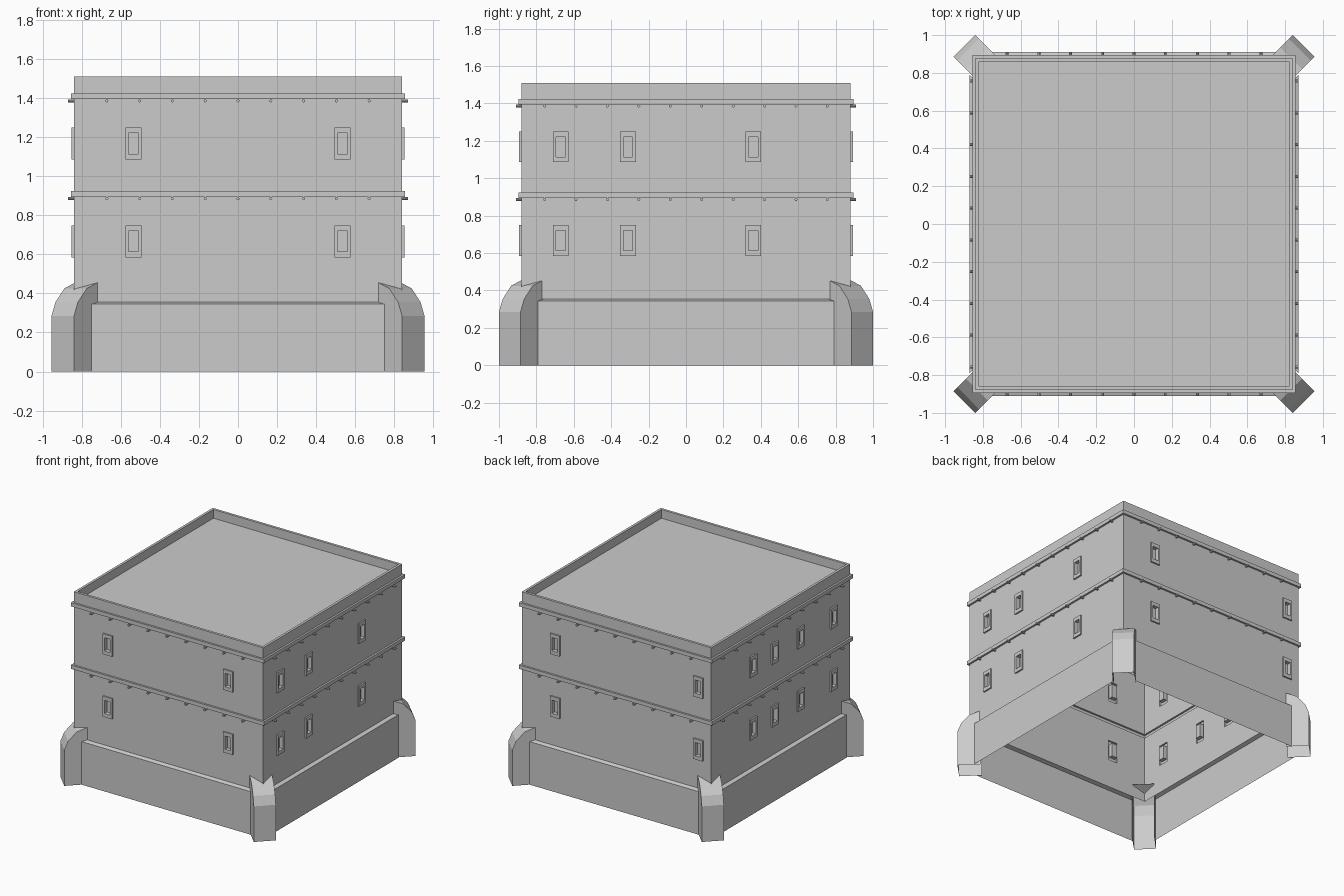
import bpy, bmesh, math
from mathutils import Matrix

if "Cube" in bpy.data.objects:
    bpy.data.objects.remove(bpy.data.objects["Cube"])

HX, HY = 0.84, 0.88            # wall half sizes
Z1, Z2, Z3, Z4 = 0.355, 0.895, 0.925, 1.395
Z5, TOP, ROOF = 1.425, 1.51, 1.44
BEAM_STEP = 0.168

# sides: half length, distance, turn, window centres along the side
SIDES = [
    (HX, HY, 0, (-0.535, 0.535)),               # front
    (HY, HX, 1, (-0.67, -0.31, 0.36)),          # right
    (HX, HY, 2, (-0.54, 0.73)),                 # back
    (HY, HX, 3, (-0.355, -0.08, 0.245, 0.665)),  # left
]


def place(side, u, out, z):
    """Side coordinates (along, outward, up) to world."""
    x, y = u, -(side[1] + out)
    for _ in range(side[2]):
        x, y = -y, x
    return (x, y, z)


def face(bm, side, pts):
    bm.faces.new([bm.verts.new(place(side, *p)) for p in pts])


def strip(bm, side, profile, inset=0.0):
    """Mitred strip following an (outward, z) profile."""
    h = side[0] - inset
    for (a, za), (b, zb) in zip(profile, profile[1:]):
        face(bm, side, [(-h - a, a, za), (h + a, a, za), (h + b, b, zb), (-h - b, b, zb)])


def finish(bm, name):
    bmesh.ops.remove_doubles(bm, verts=bm.verts, dist=1e-5)
    me = bpy.data.meshes.new(name)
    bm.to_mesh(me)
    bm.free()
    ob = bpy.data.objects.new(name, me)
    bpy.context.collection.objects.link(ob)
    return ob


# Walls of both storeys, with window openings left out
FW, FH, PW, PH = 0.042, 0.082, 0.025, 0.053   # frame and pane half sizes
WIN_Z = {Z1: 0.667, Z3: 1.168}
bm = bmesh.new()
for s in SIDES:
    for z0, z1 in ((Z1, Z2), (Z3, Z4)):
        c = WIN_Z[z0]
        us = [-s[0]] + [w + d for w in s[3] for d in (-FW, FW)] + [s[0]]
        zs = [z0, c - FH, c + FH, z1]
        for i in range(len(us) - 1):
            for j in range(3):
                if i % 2 == 1 and j == 1:
                    continue
                a, b = us[i], us[i + 1]
                face(bm, s, [(a, 0, zs[j]), (b, 0, zs[j]), (b, 0, zs[j + 1]), (a, 0, zs[j + 1])])
finish(bm, "walls")

# Windows: raised frame and recessed pane
bm = bmesh.new()
for s in SIDES:
    for c in WIN_Z.values():
        for w in s[3]:
            rings = []
            for hw, hh, o in ((FW, FH, 0), (FW, FH, 0.012), (PW, PH, 0.012), (PW, PH, -0.02)):
                rings.append([(w - hw, o, c - hh), (w + hw, o, c - hh),
                              (w + hw, o, c + hh), (w - hw, o, c + hh)])
            for r, q in zip(rings, rings[1:]):
                for k in range(4):
                    n = (k + 1) % 4
                    face(bm, s, [r[k], r[n], q[n], q[k]])
            face(bm, s, rings[-1])
finish(bm, "windows")

# Ledge bands above each storey
bm = bmesh.new()
for s in SIDES:
    for a, b in ((Z2, Z3), (Z4, Z5)):
        strip(bm, s, [(0, a), (0.015, a), (0.015, b), (0, b)])
finish(bm, "ledge_bands")

# Parapet and sunken roof
bm = bmesh.new()
for s in SIDES:
    strip(bm, s, [(0, Z5), (0, TOP), (-0.02, TOP), (-0.02, ROOF)])
rx, ry = HX - 0.02, HY - 0.02
bm.faces.new([bm.verts.new((x, y, ROOF)) for x, y in ((-rx, -ry), (rx, -ry), (rx, ry), (-rx, ry))])
finish(bm, "parapet_and_roof")

# Thicker base, ending against the corner buttresses
bm = bmesh.new()
for s in SIDES:
    strip(bm, s, [(0.03, 0), (0.03, 0.345), (0, Z1)], inset=0.12)
finish(bm, "base")

# Beam ends under the ledges
bm = bmesh.new()
for s in SIDES:
    n = 9 if s[2] % 2 == 0 else 10
    for z in (Z2, Z4):
        for i in range(n):
            p = place(s, (i - (n - 1) / 2) * BEAM_STEP, 0.015, z - 0.009)
            m = (Matrix.Translation(p) @ Matrix.Rotation(s[2] * math.pi / 2, 4, 'Z')
                 @ Matrix.Rotation(math.pi / 2, 4, 'X'))
            bmesh.ops.create_cone(bm, cap_ends=True, segments=8, radius1=0.008,
                                  radius2=0.008, depth=0.03, matrix=m)
finish(bm, "beam_ends")

# Diagonal corner buttress with curved top, mirrored to four corners
bm = bmesh.new()
prof = [(0, 0), (0, 0.285), (0.02, 0.355), (0.065, 0.425), (0.12, 0.455)]
near = [bm.verts.new((0.84 - t, 1.0 - t, z)) for t, z in prof]
far = [bm.verts.new((0.955 - t, 0.885 - t, z)) for t, z in prof]
for i in range(len(prof) - 1):
    bm.faces.new([far[i], near[i], near[i + 1], far[i + 1]])
bm.faces.new([bm.verts.new((0.72, 0.88, 0))] + near[::-1])
bm.faces.new(far + [bm.verts.new((0.835, 0.765, 0))])
bmesh.ops.recalc_face_normals(bm, faces=bm.faces)
ob = finish(bm, "corner_buttresses")
mod = ob.modifiers.new("mirror", 'MIRROR')
mod.use_axis = (True, True, False)
